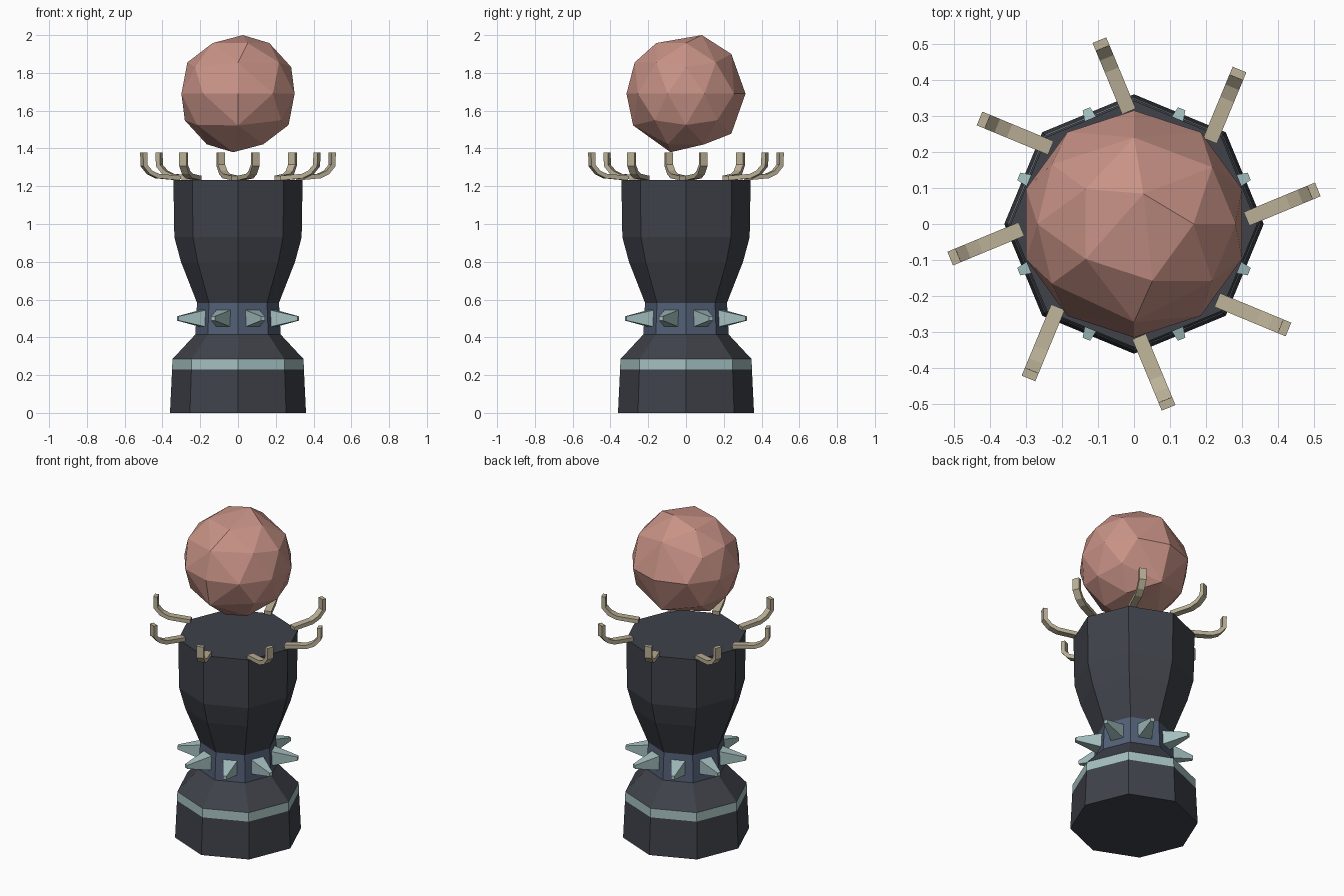
import bpy, bmesh, math
from mathutils import Vector, Matrix

if "Cube" in bpy.data.objects:
    bpy.data.objects.remove(bpy.data.objects["Cube"])


def material(name, rgb):
    m = bpy.data.materials.new(name)
    m.diffuse_color = (*rgb, 1)
    m.use_nodes = True
    m.node_tree.nodes["Principled BSDF"].inputs["Base Color"].default_value = m.diffuse_color
    return m


DARK = material("dark_stone", (0.05, 0.054, 0.068))
BLUE = material("blue_metal", (0.085, 0.115, 0.18))
TEAL = material("pale_teal", (0.37, 0.52, 0.52))
BONE = material("bone", (0.50, 0.44, 0.31))
PINK = material("pink_orb", (0.58, 0.29, 0.24))


def finish(bm, name, mat):
    bmesh.ops.recalc_face_normals(bm, faces=bm.faces)
    me = bpy.data.meshes.new(name)
    bm.to_mesh(me)
    bm.free()
    me.materials.append(mat)
    ob = bpy.data.objects.new(name, me)
    bpy.context.collection.objects.link(ob)
    return ob


def loft(bm, rings, cap_start=True, cap_end=True):
    """Skin a list of point rings with quads, optionally capping the ends."""
    vs = [[bm.verts.new(p) for p in r] for r in rings]
    n = len(vs[0])
    for a, b in zip(vs, vs[1:]):
        for i in range(n):
            j = (i + 1) % n
            bm.faces.new((a[i], a[j], b[j], b[i]))
    if cap_start:
        bm.faces.new(vs[0][::-1])
    if cap_end:
        bm.faces.new(vs[-1])


def octagon_part(name, mat, profile, bottom=False, top=False):
    bm = bmesh.new()
    rings = [[(r * math.cos(i * math.pi / 4), r * math.sin(i * math.pi / 4), z)
              for i in range(8)] for r, z in profile]
    loft(bm, rings, bottom, top)
    return finish(bm, name, mat)


def eight_around(name, mat, rings):
    """Repeat a part pointing along +x eight times, facing the octagon sides."""
    for k in range(8):
        bm = bmesh.new()
        loft(bm, rings)
        bm.transform(Matrix.Rotation(math.pi / 8 + k * math.pi / 4, 4, 'Z'))
        finish(bm, f"{name}_{k + 1}", mat)


# Eight-sided pedestal, stacked from the ground up
octagon_part("foot", DARK, [(0.36, 0), (0.349, 0.23)], bottom=True)
octagon_part("foot_trim", TEAL, [(0.349, 0.23), (0.347, 0.285)])
octagon_part("shoulder", DARK, [(0.347, 0.285), (0.226, 0.415)])
octagon_part("collar", BLUE, [(0.226, 0.415), (0.217, 0.583)])
octagon_part("bowl", DARK, [(0.217, 0.583), (0.302, 0.80), (0.337, 0.93),
                            (0.342, 1.232)], top=True)

# Blunt square spikes on the collar
eight_around("spike", TEAL, [
    [(x, -w, 0.5 - h), (x, w, 0.5 - h), (x, w, 0.5 + h), (x, -w, 0.5 + h)]
    for x, w, h in ((0.19, 0.043, 0.047), (0.346, 0.011, 0.011))])

# Upturned claws on the rim, set off to one side of each octagon face
path = [Vector(p) for p in ((0.295, 1.243), (0.42, 1.254), (0.462, 1.273),
                            (0.495, 1.31), (0.496, 1.378))]
claw = []
for i, p in enumerate(path):
    t = (path[min(i + 1, 4)] - path[max(i - 1, 0)]).normalized()
    n = Vector((-t.y, t.x)) * 0.012
    claw.append([((p + s * n).x, y, (p + s * n).y)
                 for s, y in ((-1, -0.127), (1, -0.127), (1, -0.086), (-1, -0.086))])
eight_around("claw", BONE, claw)

# Faceted orb: icosphere with a few neighbouring corners merged, then re-hulled
R = 0.315
merges = [
    # (merged corner, [(azimuth, height) of the icosphere corners it replaces])
    ((0.026, 0.084, 0.31), [(0, 1), (72, 0.851)]),
    ((-0.026, -0.082, -0.31), [(0, -1), (252, -0.851)]),
    ((0, -0.272, 0.165), [(252, 0.526), (288, 0.447)]),
    ((0, -0.28, -0.168), [(252, -0.447), (288, -0.526)]),
    ((0, 0.24, 0.21), [(72, 0.447), (108, 0.526)]),
    ((0, 0.24, -0.212), [(108, -0.447), (72, -0.526), (108, -0.851)]),
]
bm = bmesh.new()
bmesh.ops.create_icosphere(bm, subdivisions=2, radius=R)
points = [v.co.copy() for v in bm.verts]
bm.free()
for corner, replaced in merges:
    for az, h in replaced:
        a, r = math.radians(az), math.sqrt(1 - h * h)
        target = R * Vector((r * math.cos(a), r * math.sin(a), h))
        points = [p for p in points if (p - target).length > 0.02]
    points.append(Vector(corner))
bm = bmesh.new()
for p in points:
    bm.verts.new(p + Vector((0, 0, 1.69)))
hull = bmesh.ops.convex_hull(bm, input=bm.verts)
bmesh.ops.delete(bm, geom=[v for v in bm.verts if not v.link_faces], context='VERTS')
finish(bm, "orb", PINK)
